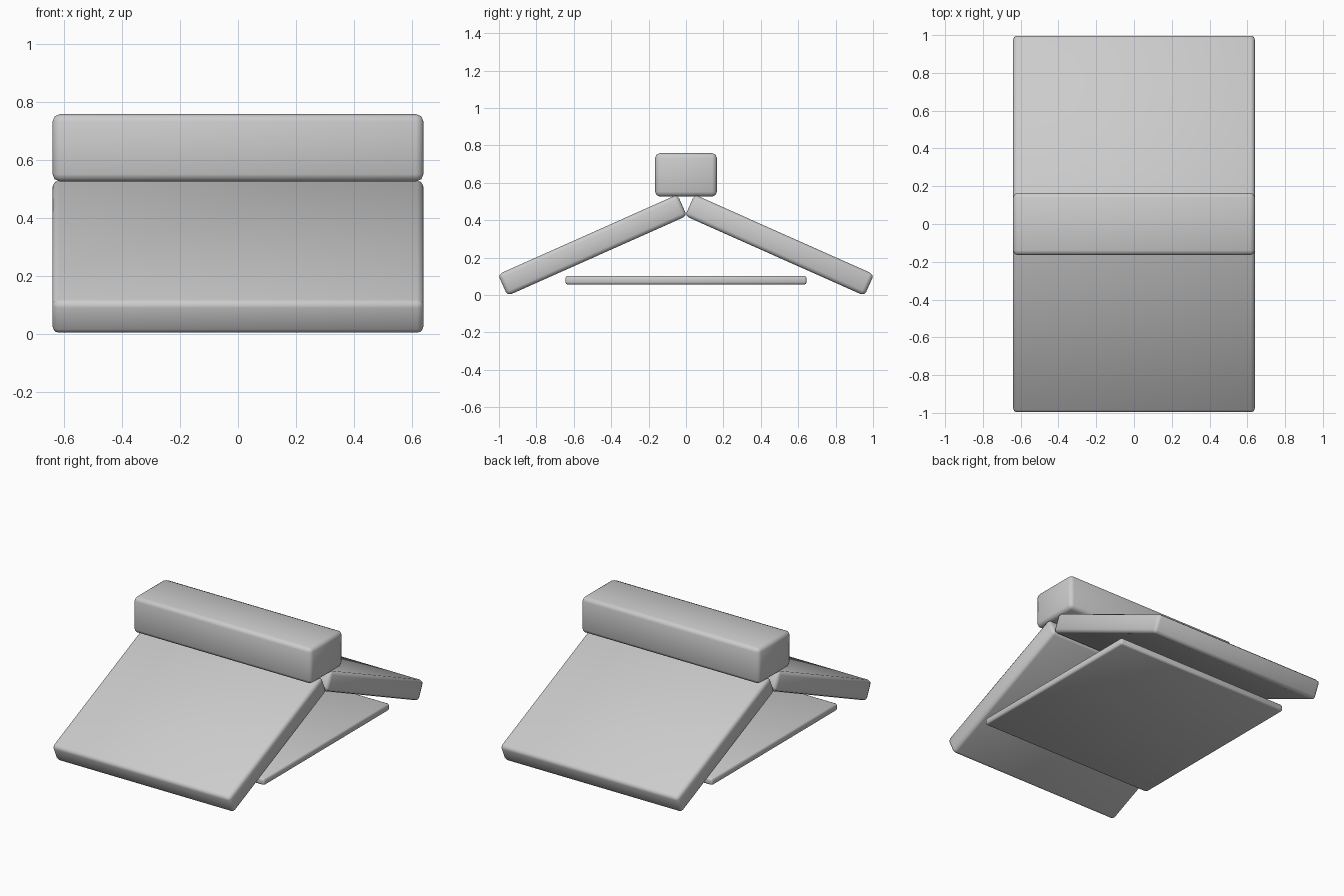
import bpy
import math

if "Cube" in bpy.data.objects:
    bpy.data.objects.remove(bpy.data.objects["Cube"])

HALF_WIDTH = 0.64
SLOPE = math.radians(24)


def rounded_box(name, size, location, tilt=0.0, radius=0.02):
    """Box with softened edges and fully smooth shading."""
    bpy.ops.mesh.primitive_cube_add(size=1, location=location, rotation=(tilt, 0, 0))
    ob = bpy.context.object
    ob.name = name
    ob.scale = size
    bpy.ops.object.transform_apply(location=False, rotation=False, scale=True)
    bevel = ob.modifiers.new("rounded_edges", 'BEVEL')
    bevel.width = radius
    bevel.segments = 2
    bpy.ops.object.shade_smooth()
    return ob


# Two sloping panels leaning together
for name, side in (("front_panel", -1), ("back_panel", 1)):
    rounded_box(name, (2 * HALF_WIDTH, 1.05, 0.125),
                (0, side * 0.5, 0.267), -side * SLOPE, 0.022)

# Beam along the ridge
rounded_box("ridge_beam", (2 * HALF_WIDTH, 0.33, 0.232), (0, 0, 0.643), radius=0.025)

# Thin board beneath the panels
rounded_box("lower_board", (2 * HALF_WIDTH, 1.29, 0.045), (0, 0, 0.079), radius=0.012)
